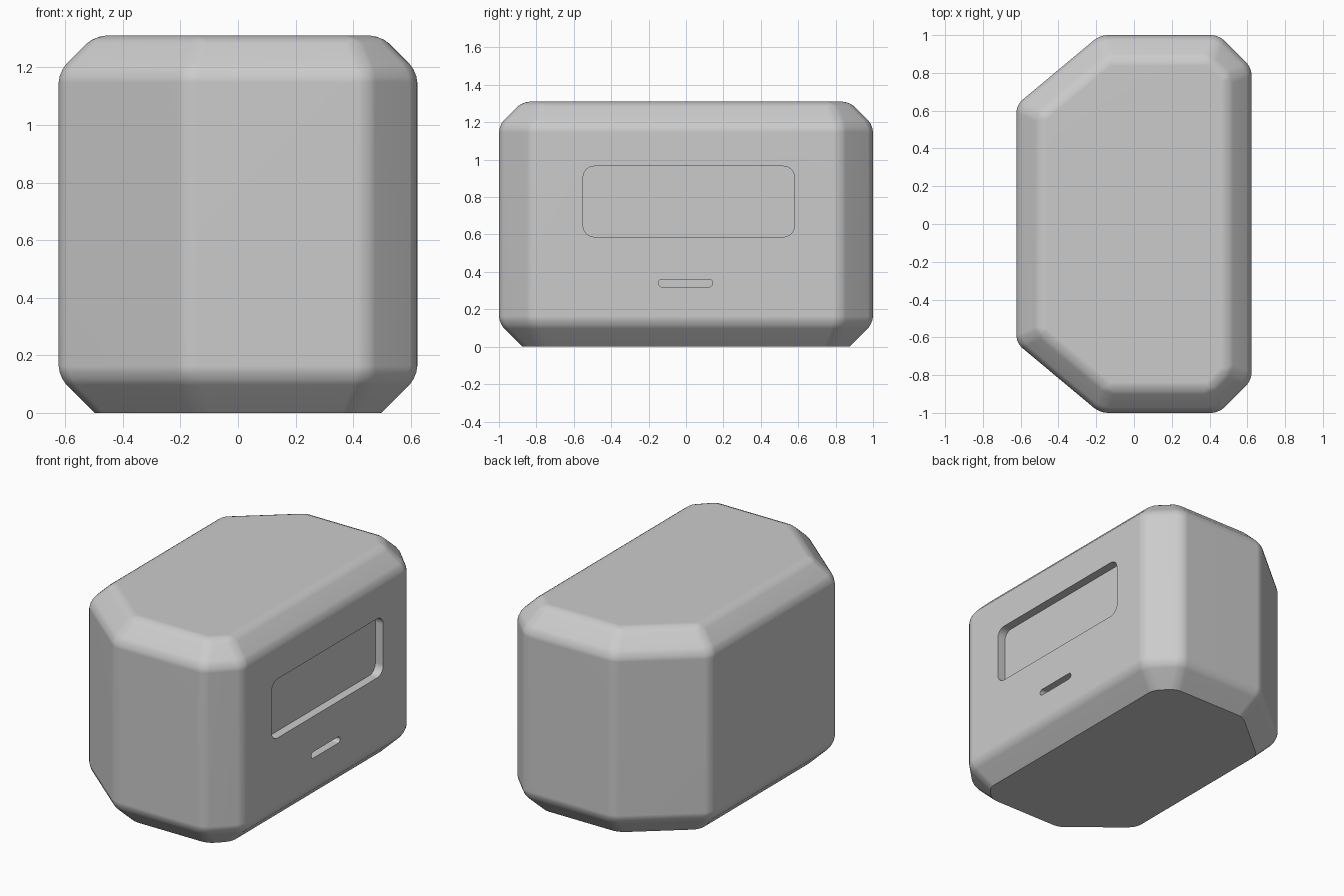
import bpy, bmesh, math
from mathutils import Vector

cube = bpy.data.objects.get("Cube")
if cube:
    bpy.data.objects.remove(cube, do_unlink=True)

HEIGHT = 1.31
CHAMFER = 0.125

grey = bpy.data.materials.new("plain grey")
grey.use_nodes = True
colour = (0.6, 0.6, 0.6, 1)
grey.diffuse_color = colour
grey.node_tree.nodes["Principled BSDF"].inputs["Base Color"].default_value = colour


def inset(points, d):
    """Offset a counter-clockwise convex outline inwards by d."""
    result = []
    for i, p in enumerate(points):
        a = (p - points[i - 1]).normalized()
        b = (points[(i + 1) % len(points)] - p).normalized()
        n1, n2 = Vector((-a.y, a.x)), Vector((-b.y, b.x))
        result.append(p + (n1 + n2) * d / (1 + n1.dot(n2)))
    return result


def loft(bm, rings):
    """Join rings of equal size into a closed solid."""
    loops = [[bm.verts.new(co) for co in ring] for ring in rings]
    n = len(loops[0])
    for low, high in zip(loops, loops[1:]):
        for i in range(n):
            j = (i + 1) % n
            bm.faces.new((low[i], low[j], high[j], high[i]))
    bm.faces.new(loops[0][::-1])
    bm.faces.new(loops[-1])
    bmesh.ops.recalc_face_normals(bm, faces=bm.faces[:])


def make_object(name, bm):
    mesh = bpy.data.meshes.new(name)
    bm.to_mesh(mesh)
    bm.free()
    mesh.materials.append(grey)
    obj = bpy.data.objects.new(name, mesh)
    bpy.context.collection.objects.link(obj)
    return obj


# Housing: eight-sided footprint, mirrored front to back
half = [Vector(p) for p in ((-0.623, -0.63), (-0.18, -1), (0.45, -1), (0.623, -0.827))]
outline = half + [Vector((p.x, -p.y)) for p in reversed(half)]
below = 0.045
levels = [(-below, CHAMFER + below), (CHAMFER, 0),
          (HEIGHT - CHAMFER, 0), (HEIGHT, CHAMFER)]
bm = bmesh.new()
loft(bm, [[(p.x, p.y, z) for p in inset(outline, d)] for z, d in levels])

# Round every edge, then slice the underside flat so its rim stays crisp
rounded = [e for e in bm.edges if max(v.co.z for v in e.verts) > 0]
bmesh.ops.bevel(bm, geom=rounded, offset=0.038, offset_type='OFFSET',
                segments=3, profile=0.5, affect='EDGES', clamp_overlap=True)
bmesh.ops.bisect_plane(bm, geom=bm.verts[:] + bm.edges[:] + bm.faces[:],
                       plane_co=(0, 0, 0), plane_no=(0, 0, -1), clear_outer=True)
bmesh.ops.holes_fill(bm, edges=[e for e in bm.edges if e.is_boundary], sides=0)
bmesh.ops.recalc_face_normals(bm, faces=bm.faces[:])
housing = make_object("housing", bm)


def cut_recess(name, y0, y1, z0, z1, radius, depth=0.056):
    """Sink a rounded rectangle into the left side."""
    steps = 8
    corners = [(y1 - radius, z1 - radius), (y0 + radius, z1 - radius),
               (y0 + radius, z0 + radius), (y1 - radius, z0 + radius)]
    shape = []
    for k, (y, z) in enumerate(corners):
        for s in range(steps + 1):
            a = math.pi / 2 * (k + s / steps)
            shape.append((y + radius * math.cos(a), z + radius * math.sin(a)))
    cutter_bm = bmesh.new()
    loft(cutter_bm, [[(x, y, z) for y, z in shape] for x in (0.623 - depth, 0.8)])
    cutter = make_object(name, cutter_bm)
    cutter.hide_render = True
    mod = housing.modifiers.new(name, 'BOOLEAN')
    mod.operation = 'DIFFERENCE'
    mod.solver = 'EXACT'
    mod.object = cutter
    bpy.ops.object.modifier_apply(modifier=mod.name)
    bpy.data.objects.remove(cutter, do_unlink=True)


bpy.ops.object.select_all(action='DESELECT')
bpy.context.view_layer.objects.active = housing
housing.select_set(True)

# Display recess and the slot under it
cut_recess("display_recess", -0.55, 0.58, 0.587, 0.965, 0.06)
cut_recess("slot", -0.148, 0.143, 0.32, 0.36, 0.0195)

# Smooth rounded edges, flat large faces
bpy.ops.object.shade_smooth_by_angle(angle=math.radians(30))
weighted = housing.modifiers.new("even shading", 'WEIGHTED_NORMAL')
weighted.keep_sharp = True
